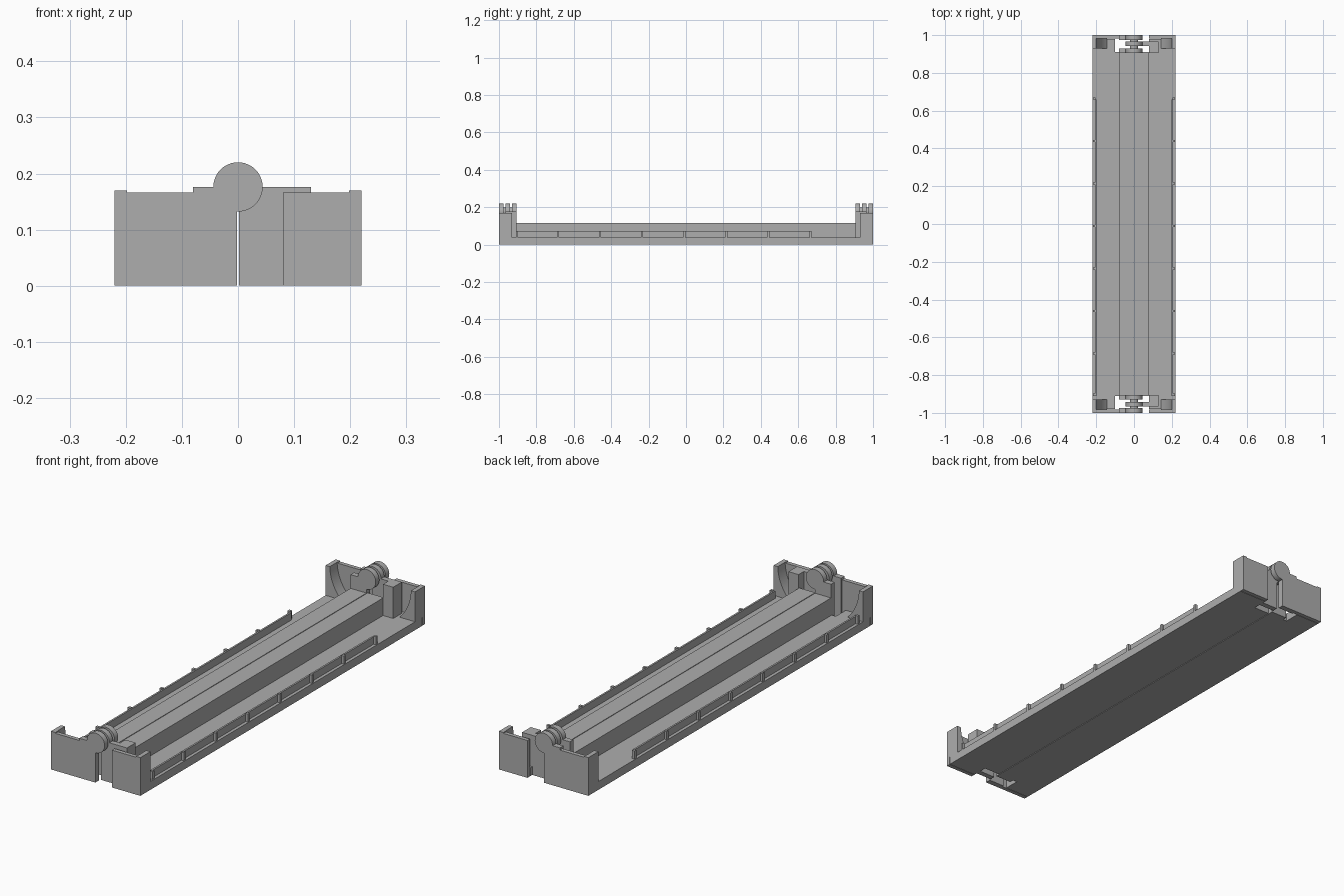
import bpy, bmesh, math

if "Cube" in bpy.data.objects:
    bpy.data.objects.remove(bpy.data.objects["Cube"])

grey = bpy.data.materials.new("mid grey")
grey.diffuse_color = (0.42, 0.42, 0.42, 1)
grey.use_nodes = True
grey.node_tree.nodes["Principled BSDF"].inputs["Base Color"].default_value = grey.diffuse_color


def prism(name, outline, y0, y1):
    """Extrude an x-z outline from y0 to y1."""
    bm = bmesh.new()
    face = bm.faces.new([bm.verts.new((x, y0, z)) for x, z in outline])
    new = bmesh.ops.extrude_face_region(bm, geom=[face])["geom"]
    bmesh.ops.translate(bm, vec=(0, y1 - y0, 0),
                        verts=[v for v in new if isinstance(v, bmesh.types.BMVert)])
    bmesh.ops.recalc_face_normals(bm, faces=bm.faces)
    mesh = bpy.data.meshes.new(name)
    bm.to_mesh(mesh)
    bm.free()
    mesh.materials.append(grey)
    obj = bpy.data.objects.new(name, mesh)
    bpy.context.collection.objects.link(obj)
    return obj


def box(name, x0, x1, y0, y1, z0, z1):
    return prism(name, [(x0, z0), (x1, z0), (x1, z1), (x0, z1)], y0, y1)


def smooth(obj):
    bpy.ops.object.select_all(action='DESELECT')
    obj.select_set(True)
    bpy.context.view_layer.objects.active = obj
    bpy.ops.object.shade_smooth_by_angle(angle=math.radians(30))


FLOOR, RIDGE, WALL, ARM = 0.037, 0.115, 0.17, 0.176
GAP, END = 0.0015, 0.91
PIVOT, SWING = 0.176, 0.2

# Two tray halves: stepped floor and centre ridge, with a thin seam between
for side in (-1, 1):
    prism("tray_half", [(side * x, z) for x, z in
                        [(GAP, 0), (0.22, 0), (0.22, FLOOR), (0.08, FLOOR),
                         (0.08, RIDGE), (GAP, RIDGE)]], -END, END)
    # Low side rail with outer posts
    rail = sorted((side * 0.198, side * 0.206))
    box("side_rail", *rail, -END, 0.66, FLOOR, 0.07)
    post = sorted((side * 0.204, side * 0.217))
    for i in range(7):
        y = -0.685 + 0.225 * i
        box("rail_post", *post, y - 0.006, y + 0.006, FLOOR, 0.073)
    box("rail_end_post", *post, -END, -END + 0.012, FLOOR, 0.073)

# Quarter-arc swing clearance in the corner blocks
a0 = math.asin((FLOOR - PIVOT) / SWING)
a1 = math.asin((WALL - PIVOT) / SWING)
arc = [(SWING * math.cos(a0 + (a1 - a0) * i / 16),
        PIVOT + SWING * math.sin(a0 + (a1 - a0) * i / 16)) for i in range(17)]
corner = arc + [(0.22, WALL), (0.22, FLOOR)]

for end in (-1, 1):
    def span(a, b):
        return sorted((end * a, end * b))

    for side in (-1, 1):
        inner = 0.08 if side > 0 else 0.1
        # End floor, end wall with shallow top notch, and corner block
        box("end_floor", *sorted((side * inner, side * 0.22)), *span(END, 0.98), 0, FLOOR)
        prism("end_wall", [(side * x, z) for x, z in
                           [(0.08, 0), (0.22, 0), (0.22, WALL), (0.198, WALL),
                            (0.198, 0.166), (0.08, 0.166)]], *span(0.982, 1))
        smooth(prism("corner_block", [(side * x, z) for x, z in corner], *span(0.93, 0.982)))

    # Hinge arms: outer and inner on the left half, middle on the right half
    box("outer_hinge_arm", -0.08, -GAP, *span(0.975, 1), 0, ARM)
    box("inner_hinge_arm", -0.08, -GAP, *span(0.905, 0.93), 0, ARM)
    box("middle_hinge_arm", GAP, 0.13, *span(0.942, 0.966), 0, ARM)
    box("hinge_stop", 0.08, 0.13, *span(0.905, 0.942), 0, ARM)

    # Knuckle discs and the pin through them
    for name, r, a, b in (("outer_knuckle", 0.044, 0.975, 1),
                          ("middle_knuckle", 0.044, 0.942, 0.966),
                          ("inner_knuckle", 0.044, 0.905, 0.93),
                          ("hinge_pin", 0.022, 0.91, 0.995)):
        ring = [(r * math.cos(math.tau * i / 48), PIVOT + r * math.sin(math.tau * i / 48))
                for i in range(48)]
        smooth(prism(name, ring, *span(a, b)))
